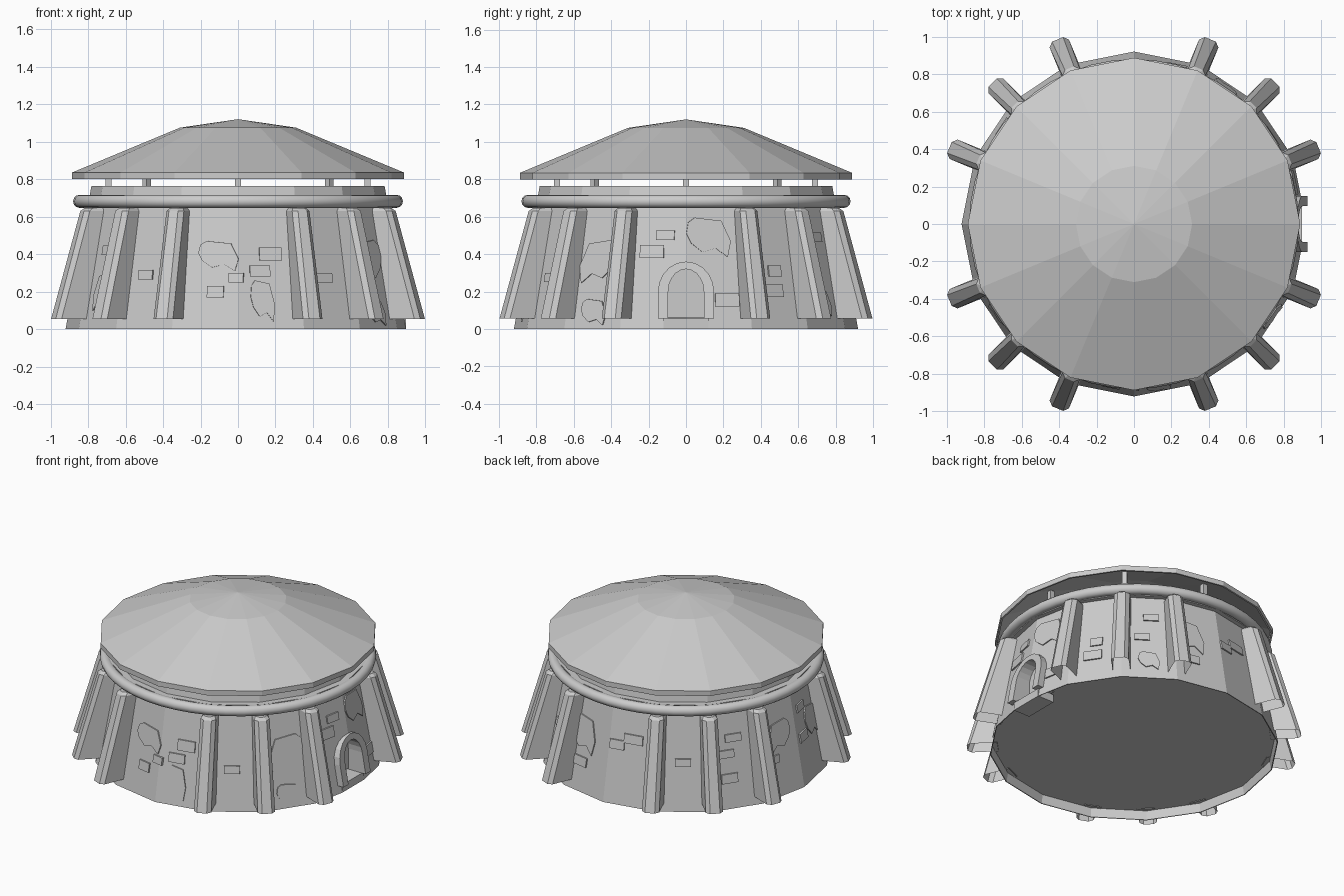
import bpy
import bmesh
from math import sin, cos, pi
from mathutils import Vector, Matrix

if "Cube" in bpy.data.objects:
    bpy.data.objects.remove(bpy.data.objects["Cube"])

N = 16
HALF = pi / N
R0, R1, WALL_H = 0.92, 0.782, 0.765
SLOPE = (R0 - R1) / WALL_H


def make(name, verts, faces):
    mesh = bpy.data.meshes.new(name)
    bm = bmesh.new()
    vs = [bm.verts.new(v) for v in verts]
    for f in faces:
        bm.faces.new([vs[i] for i in f])
    bmesh.ops.recalc_face_normals(bm, faces=bm.faces)
    bm.to_mesh(mesh)
    bm.free()
    ob = bpy.data.objects.new(name, mesh)
    bpy.context.collection.objects.link(ob)
    return ob


def lathe(name, profile):
    """Sixteen-sided turned solid from (radius, z) points."""
    verts = [(r * cos(2 * HALF * i), r * sin(2 * HALF * i), z)
             for r, z in profile for i in range(N)]
    m = len(profile)
    faces = [tuple(range(N)), tuple((m - 1) * N + i for i in range(N))]
    for j in range(m - 1):
        for i in range(N):
            n = (i + 1) % N
            faces.append((j * N + i, j * N + n, (j + 1) * N + n, (j + 1) * N + i))
    return make(name, verts, faces)


def prism(name, front, back, caps=True):
    n = len(front)
    faces = [tuple(range(n, 2 * n))] + ([tuple(range(n))] if caps else [])
    faces += [(i, (i + 1) % n, n + (i + 1) % n, n + i) for i in range(n)]
    return make(name, list(front) + list(back), faces)


def box(name, lo, hi):
    q = [(lo[1], lo[2]), (hi[1], lo[2]), (hi[1], hi[2]), (lo[1], hi[2])]
    return prism(name, [(hi[0], y, z) for y, z in q], [(lo[0], y, z) for y, z in q])


# Tapered wall drum with a recessed base, and hollow domed roof
wall = lathe("wall", [(R0 - 0.016, 0.06), (R0 - 0.006, 0), (R0, 0), (R1, WALL_H)])
lathe("roof", [(0.002, 1.105), (0.305, 1.06), (0.872, 0.825), (0.875, 0.80),
               (0.887, 0.80), (0.887, 0.835), (0.31, 1.075), (0.002, 1.12)])

# Smooth rounded ring
bpy.ops.mesh.primitive_torus_add(major_segments=48, minor_segments=12, major_radius=0.845,
                                 minor_radius=0.035, location=(0, 0, 0.682))
ring = bpy.context.object
ring.name = "ring"
bpy.ops.object.shade_smooth()
lathe("ring_core", [(0.835, 0.65), (0.835, 0.712)])

# Short posts carrying the roof
for i in range(8):
    post = box("roof_post", (-0.016, -0.016, 0.74), (0.016, 0.016, 0.895))
    post.matrix_world = Matrix.Rotation(i * pi / 4, 4, 'Z') @ Matrix.Translation((0.69, 0, 0))


# Leaning buttresses with chamfered outer corners, open underneath
def section(inner, outer, z, w):
    c = 0.024
    return [(inner, -w, z), (outer - c, -w, z), (outer, -w + c, z),
            (outer, w - c, z), (outer - c, w, z), (inner, w, z)]


for i in range(N):
    if i % 4 == 0:
        continue
    top = section(0.74, 0.9, 0.63, 0.05)
    b = prism("buttress", section(0.87, 1.066, 0.055, 0.056), top, caps=False)
    cap = prism("buttress_cap", top, section(0.74, 0.88, 0.647, 0.038), caps=False)
    for ob in (b, cap):
        ob.rotation_euler.z = i * 2 * HALF


# Arched doorway cut into the wall
def arch(w, base, spring, rise, n=10):
    return [(w, base)] + [(w * cos(pi * i / n), spring + rise * sin(pi * i / n))
                          for i in range(n + 1)] + [(-w, base)]


opening = arch(0.12, -0.05, 0.2, 0.14)
cutter = prism("door_cutter", [(1.1, y, z) for y, z in opening], [(0.79, y, z) for y, z in opening])
mod = wall.modifiers.new("door", 'BOOLEAN')
mod.object = cutter
mod.solver = 'EXACT'
bpy.context.view_layer.objects.active = wall
bpy.ops.object.modifier_apply(modifier="door")
bpy.data.objects.remove(cutter)
box("door_step", (0.77, -0.12, 0), (0.896, 0.12, 0.055))

# Door surround following the lean of the wall
outer, inner = arch(0.15, 0.055, 0.2, 0.16), arch(0.095, 0.055, 0.2, 0.12)
verts, faces, n = [], [], len(outer)
for loop in (outer, inner):
    for x in (0.935, 0.80):
        verts += [(x - SLOPE * z, y, z) for y, z in loop]
for i in range(n - 1):
    for a, b in ((0, 1), (1, 3), (3, 2), (2, 0)):
        faces.append((a * n + i, a * n + i + 1, b * n + i + 1, b * n + i))
for i in (0, n - 1):
    faces.append((i, n + i, 3 * n + i, 2 * n + i))
make("door_surround", verts, faces)


# Raised stones and broken plaster, laid on wall facet k at (u along facet, z)
def plate(name, k, outline, t):
    rot = Matrix.Rotation((2 * k + 1) * HALF, 3, 'Z')
    pts = lambda d: [rot @ Vector(((R0 - SLOPE * z) * cos(HALF) + d, u, z)) for u, z in outline]
    prism(name, pts(t), pts(-0.005))


def brick(k, u, z, w, h):
    w, h = w / 2, h / 2
    plate("brick", k, [(u - w, z - h), (u + w, z - h), (u + w, z + h), (u - w, z + h)], 0.01)


CHIP = [(-0.5, 0.1), (-0.45, 0.38), (-0.3, 0.5), (0.3, 0.42), (0.5, -0.1),
        (0.42, -0.5), (0.15, -0.28), (-0.15, -0.38), (-0.4, -0.15)]


def patch(k, u, z, w, h, flip):
    plate("plaster_patch", k, [(u + flip * a * w, z + b * h) for a, b in CHIP], 0.008)


for spec in [
        (0, 0.05, 0.155, 0.13, 0.07), (15, -0.02, 0.415, 0.13, 0.07), (15, 0.05, 0.5, 0.1, 0.05),
        (1, -0.02, 0.205, 0.12, 0.07), (1, 0.0, 0.31, 0.08, 0.06),
        (2, 0.02, 0.49, 0.1, 0.05), (2, -0.04, 0.33, 0.1, 0.05),
        (10, -0.02, 0.29, 0.09, 0.05), (13, -0.02, 0.275, 0.1, 0.05),
        (11, 0.05, 0.2, 0.09, 0.06), (11, 0.16, 0.275, 0.08, 0.05), (12, 0.01, 0.4, 0.12, 0.07),
        (12, -0.05, 0.31, 0.11, 0.06), (3, -0.06, 0.2, 0.11, 0.06), (4, -0.11, 0.39, 0.1, 0.06),
        (4, 0.0, 0.44, 0.13, 0.06), (5, 0.0, 0.32, 0.1, 0.05), (6, 0.0, 0.46, 0.11, 0.05),
        (6, -0.05, 0.36, 0.1, 0.05), (6, -0.04, 0.2, 0.11, 0.06), (7, -0.06, 0.25, 0.11, 0.05),
        (8, -0.06, 0.5, 0.1, 0.05), (8, -0.08, 0.31, 0.11, 0.06), (9, 0.0, 0.42, 0.1, 0.05)]:
    brick(*spec)
for spec in [
        (0, -0.04, 0.49, 0.24, 0.21, 1), (11, 0.06, 0.39, 0.22, 0.16, 1), (12, -0.04, 0.15, 0.13, 0.22, 1),
        (14, 0.0, 0.36, 0.23, 0.23, -1), (14, 0.0, 0.09, 0.16, 0.14, 1), (3, -0.06, 0.38, 0.21, 0.24, 1),
        (2, 0.0, 0.14, 0.14, 0.14, 1), (7, 0.02, 0.39, 0.19, 0.2, -1), (8, 0.06, 0.36, 0.17, 0.22, 1),
        (9, 0.0, 0.2, 0.15, 0.2, -1)]:
    patch(*spec)
